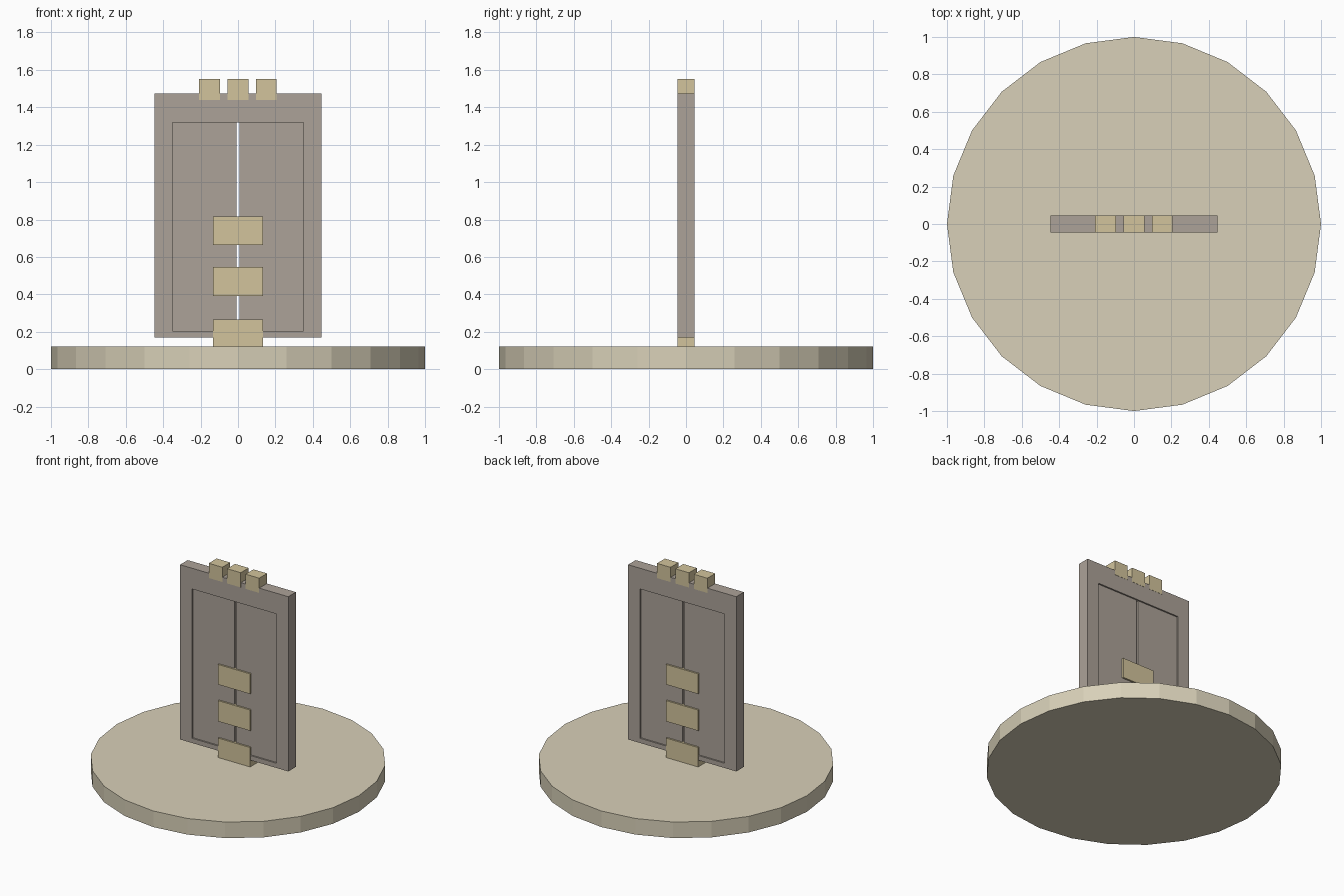
import bpy, bmesh, math

if "Cube" in bpy.data.objects:
    bpy.data.objects.remove(bpy.data.objects["Cube"])


def material(name, rgb):
    """Flat colour from 0-255 sRGB values."""
    mat = bpy.data.materials.new(name)
    lin = [((c / 255 + 0.055) / 1.055) ** 2.4 for c in rgb]
    mat.diffuse_color = (*lin, 1)
    mat.use_nodes = True
    mat.node_tree.nodes["Principled BSDF"].inputs["Base Color"].default_value = mat.diffuse_color
    return mat


STONE = material("pale_stone", (216, 208, 184))
SLATE = material("warm_grey", (172, 162, 152))
TAN = material("tan", (210, 196, 156))


def finish(name, bm, mat):
    bmesh.ops.recalc_face_normals(bm, faces=bm.faces)
    me = bpy.data.meshes.new(name)
    bm.to_mesh(me)
    bm.free()
    me.materials.append(mat)
    ob = bpy.data.objects.new(name, me)
    bpy.context.collection.objects.link(ob)
    return ob


def box(name, x0, x1, z0, z1, half_depth, mat):
    bm = bmesh.new()
    bmesh.ops.create_cube(bm, size=1)
    for v in bm.verts:
        v.co = (x1 if v.co.x > 0 else x0,
                math.copysign(half_depth, v.co.y),
                z1 if v.co.z > 0 else z0)
    return finish(name, bm, mat)


def rect(x, z0, z1):
    return [(-x, z0), (x, z0), (x, z1), (-x, z1)]


# Round base with 24 flat sides
bm = bmesh.new()
ring = [bm.verts.new((math.cos(math.tau * i / 24), math.sin(math.tau * i / 24), 0))
        for i in range(24)]
base = bm.faces.new(ring)
top = bmesh.ops.extrude_face_region(bm, geom=[base], use_keep_orig=True)["geom"]
for v in top:
    if isinstance(v, bmesh.types.BMVert):
        v.co.z = 0.12
finish("round_base", bm, STONE)

# Door frame: rectangular ring with an opening
bm = bmesh.new()
D = 0.045
loops = [[bm.verts.new((x, y, z)) for x, z in r]
         for r, y in ((rect(0.447, 0.17, 1.475), -D), (rect(0.35, 0.205, 1.32), -D),
                      (rect(0.35, 0.205, 1.32), D), (rect(0.447, 0.17, 1.475), D))]
for k in range(4):
    a, b = loops[k], loops[(k + 1) % 4]
    for i in range(4):
        j = (i + 1) % 4
        bm.faces.new((a[i], a[j], b[j], b[i]))
finish("door_frame", bm, SLATE)

# Two recessed door leaves with a narrow gap between them
for side, x0, x1 in (("left", -0.35, -0.007), ("right", 0.007, 0.35)):
    box(side + "_door_leaf", x0, x1, 0.205, 1.32, 0.034, SLATE)

# Cross plates over the gap, showing on both faces
for i, (z0, z1) in enumerate(((0.12, 0.265), (0.39, 0.545), (0.665, 0.815))):
    box(f"cross_plate_{i + 1}", -0.133, 0.133, z0, z1, 0.0465, TAN)

# Three blocks along the top edge
for i, x in enumerate((-0.153, -0.001, 0.151)):
    box(f"top_block_{i + 1}", x - 0.056, x + 0.056, 1.44, 1.55, 0.0465, TAN)
